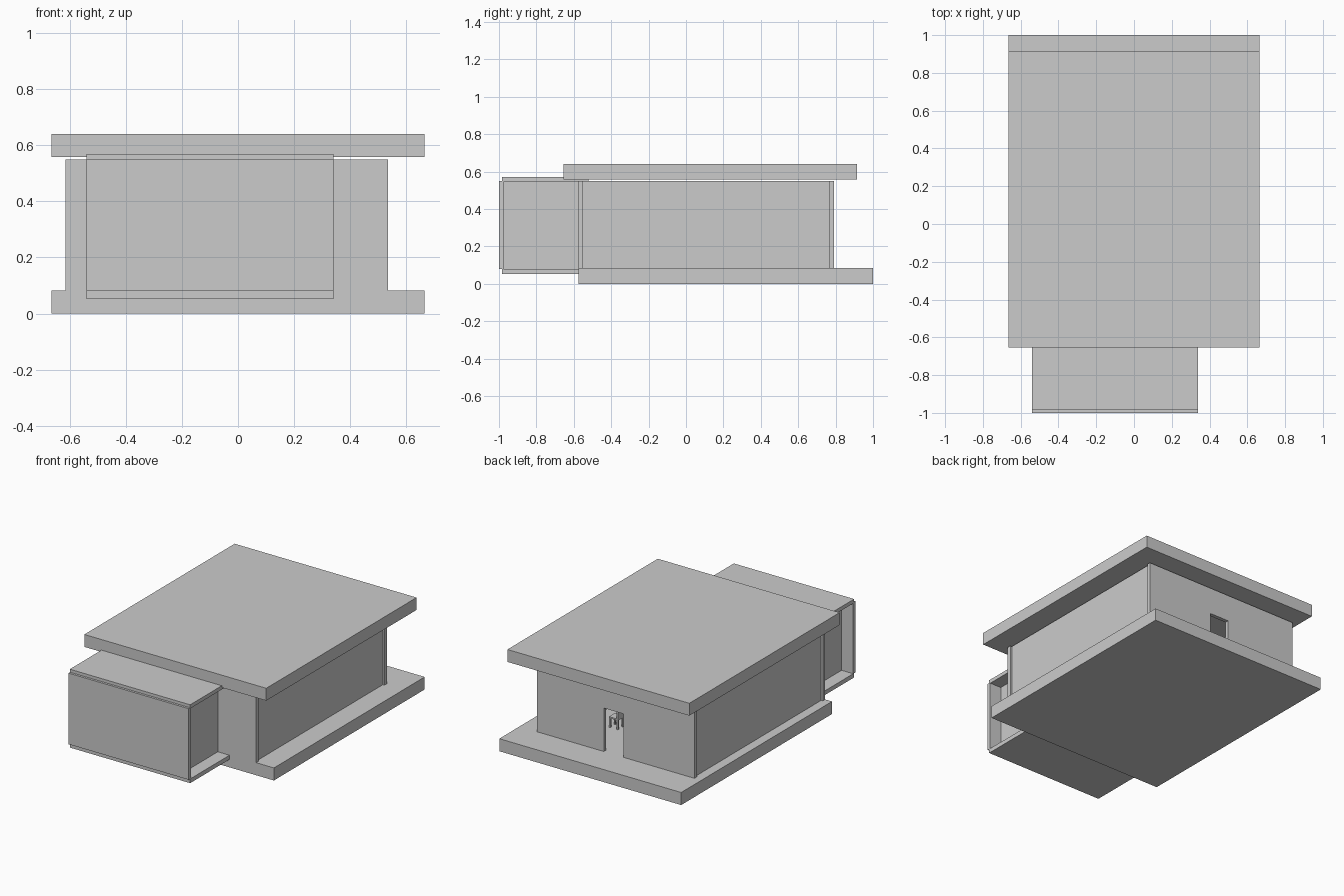
import bpy

if "Cube" in bpy.data.objects:
    bpy.data.objects.remove(bpy.data.objects["Cube"])


def box(name, x, y, z):
    """Axis-aligned block from (min, max) ranges."""
    bpy.ops.mesh.primitive_cube_add(
        size=1, location=[(a + b) / 2 for a, b in (x, y, z)])
    ob = bpy.context.object
    ob.name = name
    ob.scale = [b - a for a, b in (x, y, z)]
    bpy.ops.object.transform_apply(location=False, rotation=False, scale=True)
    return ob


def wall_with_opening(name, x, y, z, ox, top):
    """Wall made of two piers and a lintel around a floor-level opening."""
    parts = [box(name, (x[0], ox[0]), y, z),
             box(name + "_pier", (ox[1], x[1]), y, z),
             box(name + "_lintel", ox, y, (top, z[1]))]
    bpy.ops.object.select_all(action='DESELECT')
    for p in parts:
        p.select_set(True)
    bpy.context.view_layer.objects.active = parts[0]
    bpy.ops.object.join()
    ob = parts[0]
    # merge the pieces into one clean shell
    ob.modifiers.new("planar", 'DECIMATE').decimate_type = 'DISSOLVE'
    return ob


def legs(name, x, y, z, t):
    for i, px in enumerate((x[0], x[1] - t)):
        for j, py in enumerate((y[0], y[1] - t)):
            box(f"{name}_leg_{i}{j}", (px, px + t), (py, py + t), z)


T = 0.025                      # wall thickness
FLOOR, TOP = 0.083, 0.55       # wall bottom and top
XL, XR = -0.615, 0.535         # house width
YF, YB = -0.575, 0.79          # house depth

# slabs
box("base_slab", (-0.665, 0.665), (-0.575, 1.0), (0, FLOOR))
box("roof_slab", (-0.665, 0.665), (-0.655, 0.915), (0.558, 0.64))

# main walls, the side walls slightly inset between front and back
wall_with_opening("back_wall", (XL, XR), (YB - T, YB), (FLOOR, TOP), (-0.095, 0.048), 0.37)
wall_with_opening("front_wall", (XL, XR), (YF, YF + T), (FLOOR, TOP), (-0.43, 0.23), 0.545)
box("left_wall", (XL + 0.012, XL + 0.012 + T), (YF + T, YB - T), (FLOOR, TOP))
box("right_wall", (XR - 0.012 - T, XR - 0.012), (YF + T, YB - T), (FLOOR, TOP))

# projecting front bay with recessed cheeks
box("bay_floor", (-0.54, 0.34), (-0.985, YF), (0.052, 0.08))
box("bay_roof", (-0.54, 0.34), (-0.985, -0.52), (0.545, 0.57))
box("bay_front_panel", (-0.54, 0.34), (-1.0, -0.975), (0.08, 0.55))
for n, x0 in (("left", -0.455), ("right", 0.23)):
    box(f"bay_{n}_cheek", (x0, x0 + T), (-0.975, YF), (0.08, 0.545))

# furniture glimpsed through the doorway
for i, y0 in enumerate((0.27, 0.43)):
    xs, ys = (0.155, 0.22), (y0, y0 + 0.06)
    legs(f"chair_{i}", xs, ys, (FLOOR, 0.143), 0.01)
    box(f"chair_{i}_seat", xs, ys, (0.143, 0.153))
    box(f"chair_{i}_back", (xs[0], xs[0] + 0.01), ys, (0.153, 0.215))
legs("table", (0.25, 0.37), (0.25, 0.51), (FLOOR, 0.185), 0.012)
box("table_top", (0.25, 0.37), (0.25, 0.51), (0.185, 0.197))
